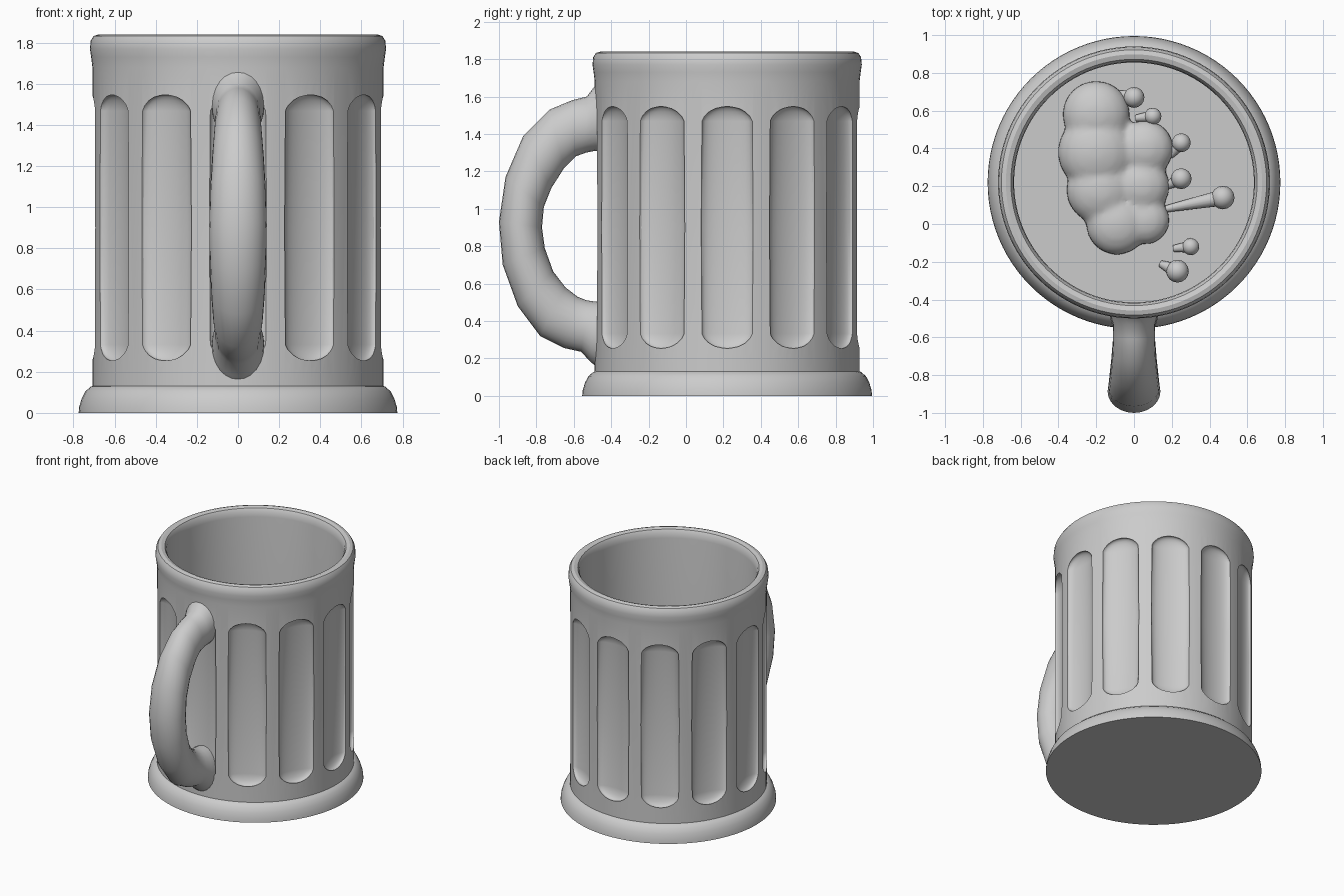
import bpy, bmesh
from math import pi, sin, cos
from mathutils import Matrix, Vector

cube = bpy.data.objects.get("Cube")
if cube:
    bpy.data.objects.remove(cube, do_unlink=True)

CENTRE = Vector((0, 0.22, 0))   # axis of the mug
FLOOR = 0.13
SEGMENTS = 96

stoneware = bpy.data.materials.new("grey stoneware")
stoneware.use_nodes = True
GREY = (0.6, 0.6, 0.6, 1)
stoneware.diffuse_color = GREY
stoneware.node_tree.nodes["Principled BSDF"].inputs["Base Color"].default_value = GREY


def make_object(name, bm):
    bmesh.ops.recalc_face_normals(bm, faces=bm.faces)
    mesh = bpy.data.meshes.new(name)
    bm.to_mesh(mesh)
    bm.free()
    mesh.materials.append(stoneware)
    obj = bpy.data.objects.new(name, mesh)
    bpy.context.collection.objects.link(obj)
    return obj


def activate(obj):
    bpy.ops.object.select_all(action="DESELECT")
    obj.select_set(True)
    bpy.context.view_layer.objects.active = obj


def smooth(obj, angle):
    activate(obj)
    bpy.ops.object.shade_smooth_by_angle(angle=angle)


def loft(bm, rings):
    """Skin a list of closed vertex rings and cap both ends."""
    for a, b in zip(rings, rings[1:]):
        n = len(a)
        for i in range(n):
            bm.faces.new((a[i], a[(i + 1) % n], b[(i + 1) % n], b[i]))
    bm.faces.new(rings[0])
    bm.faces.new(rings[-1])


def ball(bm, centre, scale, segments=24):
    matrix = Matrix.Translation(centre) @ Matrix.Diagonal((*scale, 1))
    return bmesh.ops.create_uvsphere(bm, u_segments=segments, v_segments=segments // 2,
                                     radius=1, matrix=matrix)["verts"]


# Mug body: flared foot, straight wall, rolled rim, hollow inside
profile = [(0.775, 0), (0.772, 0.03), (0.76, 0.07), (0.742, 0.105), (0.715, 0.128),
           (0.708, 0.13), (0.708, 1.68), (0.714, 1.73), (0.72, 1.77), (0.716, 1.81),
           (0.702, 1.833), (0.678, 1.84), (0.652, 1.832), (0.639, 1.81),
           (0.635, 1.77), (0.635, FLOOR)]
bm = bmesh.new()
loft(bm, [[bm.verts.new(CENTRE + Vector((r * cos(2 * pi * i / SEGMENTS),
                                         r * sin(2 * pi * i / SEGMENTS), z)))
           for i in range(SEGMENTS)] for r, z in profile])
body = make_object("mug_body", bm)

# Twelve rounded flutes cut around the wall
bm = bmesh.new()
for k in range(12):
    verts = ball(bm, (0, 0, 0), (0.14, 0.045, 0.11))
    for v in verts:      # pull the halves apart into a capsule
        v.co.z += 0.54 if v.co.z > 0.001 else (-0.54 if v.co.z < -0.001 else 0)
    turn = Matrix.Rotation(k * pi / 6, 4, "Z")
    place = Matrix.Translation(CENTRE) @ turn @ Matrix.Translation((0, -0.696, 0.9))
    bmesh.ops.transform(bm, matrix=place, verts=verts)
cutter = make_object("flute_cutter", bm)
cutter.hide_render = True
cut = body.modifiers.new("flutes", "BOOLEAN")
cut.operation = "DIFFERENCE"
cut.solver = "EXACT"
cut.object = cutter
activate(body)
bpy.ops.object.modifier_apply(modifier=cut.name)
bpy.data.objects.remove(cutter, do_unlink=True)
smooth(body, 0.5)

# Handle: oval sections given by outer (y, z), inner (y, z) and half width
sections = [(-.43, 1.72, -.43, 1.31, .13), (-.485, 1.66, -.485, 1.31, .125),
            (-.53, 1.6, -.535, 1.3, .112), (-.61, 1.58, -.59, 1.28, .11),
            (-.73, 1.53, -.65, 1.22, .115), (-.87, 1.39, -.72, 1.11, .125),
            (-.965, 1.17, -.76, 1.01, .135), (-1, .93, -.77, .9, .14),
            (-.98, .7, -.755, .79, .137), (-.9, .48, -.71, .665, .13),
            (-.78, .32, -.645, .58, .12), (-.65, .255, -.58, .53, .112),
            (-.56, .235, -.53, .51, .112), (-.51, .18, -.495, .505, .125),
            (-.43, .12, -.43, .5, .13)]
bm = bmesh.new()
rings = []
for oy, oz, iy, iz, half in sections:
    outer, inner = Vector((0, oy, oz)), Vector((0, iy, iz))
    mid, arm = (outer + inner) / 2, (outer - inner) / 2
    rings.append([bm.verts.new(mid + arm * cos(t) + Vector((half * sin(t), 0, 0)))
                  for t in (2 * pi * i / 24 for i in range(24))])
loft(bm, rings)
handle = make_object("handle", bm)
smooth(handle, 1.0)

# Lumpy residue lying on the inside floor
lumps = [(-.2, .58, .18), (-.2, .38, .205), (-.18, .18, .18), (-.09, 0, .165),
         (.06, .4, .15), (.04, .2, .15), (.06, .02, .13)]
bm = bmesh.new()
for x, y, r in lumps:
    ball(bm, (x, y, FLOOR + .02), (r, r, r * .65))
residue = make_object("residue", bm)
remesh = residue.modifiers.new("merge", "REMESH")
remesh.mode = "VOXEL"
remesh.voxel_size = 0.02
remesh.use_smooth_shade = True
soften = residue.modifiers.new("soften", "SMOOTH")
soften.iterations = 4

# Droplets with tapering tails: head (x, y, radius) and tail tip (x, y)
droplets = [(0, .67, .055, -.08, .69), (.1, .57, .045, .01, .56), (.25, .43, .05, .19, .36),
            (.25, .24, .055, .17, .2), (.47, .14, .062, .17, .08),
            (.3, -.12, .045, .21, -.13), (.23, -.25, .06, .14, -.21)]
bm = bmesh.new()
for x, y, r, tx, ty in droplets:
    head, tip = Vector((x, y, FLOOR + r * .7)), Vector((tx, ty, FLOOR + .015))
    ball(bm, head, (r, r, r), 16)
    axis = head - tip
    matrix = Matrix.Translation((head + tip) / 2) @ axis.to_track_quat("Z", "Y").to_matrix().to_4x4()
    bmesh.ops.create_cone(bm, cap_ends=True, segments=16, radius1=.018, radius2=r * .7,
                          depth=axis.length, matrix=matrix)
smooth(make_object("droplets", bm), 0.7)
